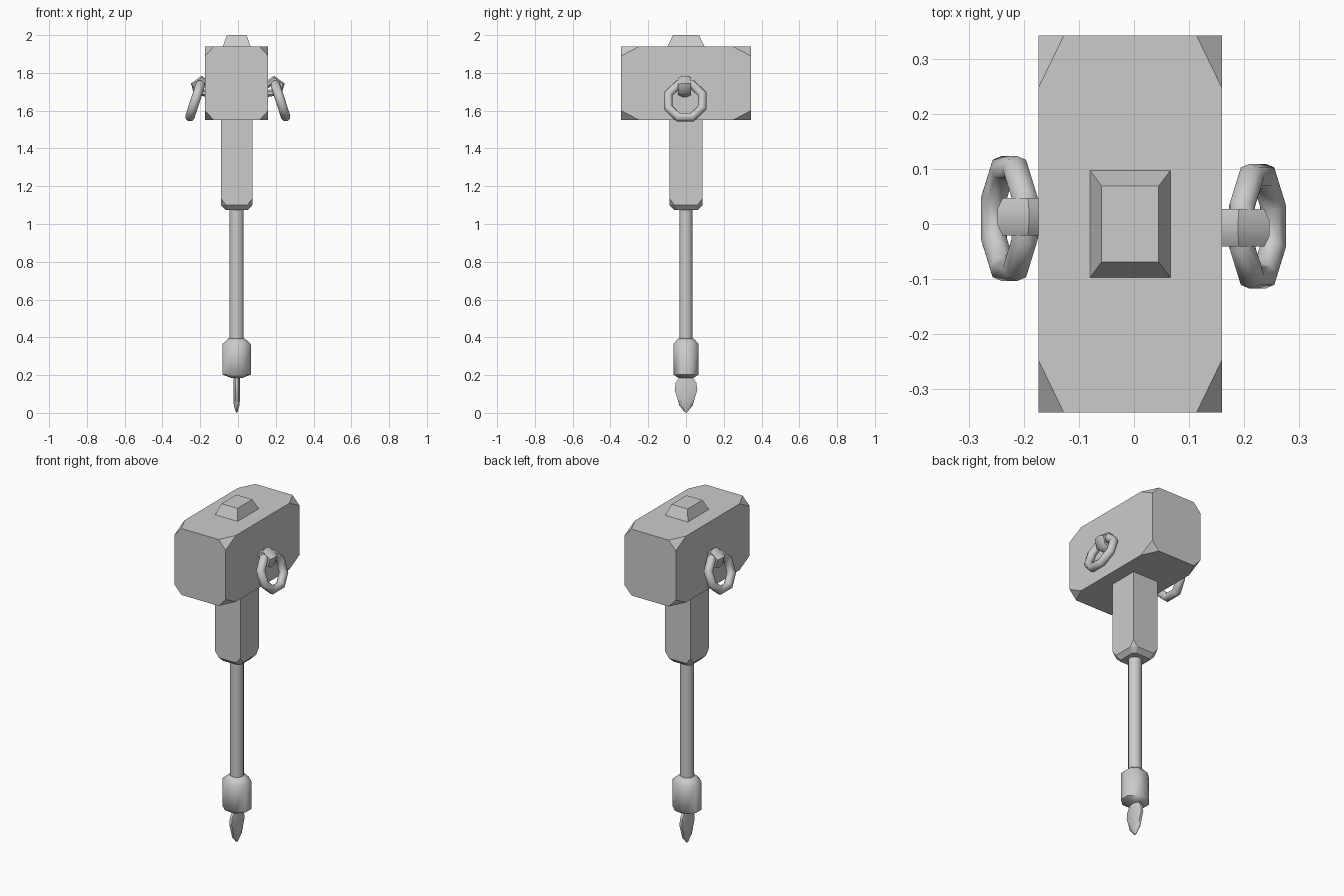
import bpy, bmesh, math
from itertools import product
from mathutils import Matrix, Vector

if "Cube" in bpy.data.objects:
    bpy.data.objects.remove(bpy.data.objects["Cube"])

grey = bpy.data.materials.new("stone grey")
grey.use_nodes = True
colour = (0.6, 0.6, 0.6, 1)
grey.diffuse_color = colour
grey.node_tree.nodes["Principled BSDF"].inputs["Base Color"].default_value = colour

CX = -0.007  # shared axis of the head and handle


def finish(bm, name, smooth=False):
    bmesh.ops.recalc_face_normals(bm, faces=bm.faces)
    mesh = bpy.data.meshes.new(name)
    bm.to_mesh(mesh)
    bm.free()
    mesh.materials.append(grey)
    obj = bpy.data.objects.new(name, mesh)
    bpy.context.collection.objects.link(obj)
    if smooth:
        bpy.ops.object.select_all(action='DESELECT')
        obj.select_set(True)
        bpy.context.view_layer.objects.active = obj
        bpy.ops.object.shade_smooth_by_angle(angle=math.radians(62))
    return obj


def hull(name, points):
    bm = bmesh.new()
    for p in points:
        bm.verts.new(p)
    bmesh.ops.convex_hull(bm, input=bm.verts)
    bmesh.ops.dissolve_limit(bm, angle_limit=0.01, verts=bm.verts, edges=bm.edges)
    return finish(bm, name)


def skin(bm, rings, closed=False):
    loops = [[bm.verts.new(p) for p in ring] for ring in rings]
    n = len(loops[0])
    pairs = list(zip(loops, loops[1:]))
    if closed:
        pairs.append((loops[-1], loops[0]))
    else:
        bm.faces.new(loops[0])
        bm.faces.new(loops[-1])
    for a, b in pairs:
        for i in range(n):
            j = (i + 1) % n
            bm.faces.new((a[i], a[j], b[j], b[i]))


def stack(name, sections, sides):
    # sections are (height, x radius, y radius)
    bm = bmesh.new()
    turns = [math.tau * (i + 0.5) / sides for i in range(sides)]
    grow = 1 / math.cos(math.pi / sides)
    skin(bm, [[(CX + rx * grow * math.cos(t), ry * grow * math.sin(t), z) for t in turns]
              for z, rx, ry in sections])
    return finish(bm, name, True)


# Head: block with its eight corners cut off
half, cut, mid = Vector((0.167, 0.343, 0.195)), (0.046, 0.095, 0.05), Vector((CX, 0, 1.745))
points = []
for signs in product((-1, 1), repeat=3):
    for axis in range(3):
        p = half.copy()
        p[axis] -= cut[axis]
        points.append(mid + Vector([s * v for s, v in zip(signs, p)]))
hull("hammer_head", points)

# Cap: truncated pyramid on top
hull("top_cap", [(CX + sx * rx, sy * ry, z) for sx, sy in product((-1, 1), repeat=2)
                 for rx, ry, z in ((0.075, 0.1, 1.935), (0.052, 0.069, 2))])

# Collar: square block with chamfered lower corners and rim
hull("collar", [(CX + sx * rx, sy * ry, z) for sx, sy in product((-1, 1), repeat=2)
                for rx, ry, z in ((0.083, 0.087, 1.56), (0.083, 0.087, 1.135),
                                  (0.056, 0.087, 1.10), (0.083, 0.06, 1.10),
                                  (0.045, 0.062, 1.075), (0.06, 0.047, 1.075))])

# Handle, grip and flattened pommel
stack("handle", [(0.37, 0.037, 0.035), (1.09, 0.037, 0.035)], 12)
stack("grip", [(0.185, 0.03, 0.04), (0.203, 0.075, 0.067), (0.365, 0.075, 0.067),
               (0.395, 0.042, 0.04)], 8)
stack("pommel", [(0.003, 0.004, 0.006), (0.04, 0.015, 0.036), (0.085, 0.018, 0.048),
                 (0.12, 0.018, 0.06), (0.16, 0.018, 0.055), (0.195, 0.018, 0.03)], 8)

# Hanging rings and their staples, the second side turned half way round
for side, spin in (("left", 0), ("right", math.pi)):
    place = Matrix.Translation((-0.001, 0.003, 0)) @ Matrix.Rotation(spin, 4, 'Z')

    bm = bmesh.new()
    rings = []
    for i in range(8):
        t = math.tau * (i + 0.5) / 8
        out = Vector((0, math.cos(t), math.sin(t)))
        rings.append([out * (0.098 + 0.025 * math.cos(a)) + Vector((0.025 * math.sin(a), 0, 0))
                      for a in [math.tau * k / 8 for k in range(8)]])
    skin(bm, rings, closed=True)
    bm.transform(place @ Matrix.Translation((0.226, -0.007, 1.652))
                 @ Matrix.Rotation(math.radians(-18), 4, 'Y'))
    # negative turn about y swings the lower half outward
    finish(bm, side + "_ring", True)

    # Staple: flat bar bent over the top of the ring
    path = [Vector((x, 0, z)) for x, z in ((0.14, 1.725), (0.193, 1.766), (0.231, 1.737),
                                           (0.222, 1.700), (0.15, 1.69))]
    rings = []
    for i, p in enumerate(path):
        along = (path[min(i + 1, len(path) - 1)] - path[max(i - 1, 0)]).normalized()
        up = Vector((-along.z, 0, along.x))
        rings.append([p + up * 0.02 * math.cos(a) + Vector((0, 0.037 * math.sin(a), 0))
                      for a in [math.tau * (k + 0.5) / 8 for k in range(8)]])
    bm = bmesh.new()
    skin(bm, rings)
    bm.transform(place @ Matrix.Translation((0, -0.01, 0)))
    finish(bm, side + "_staple", True)
